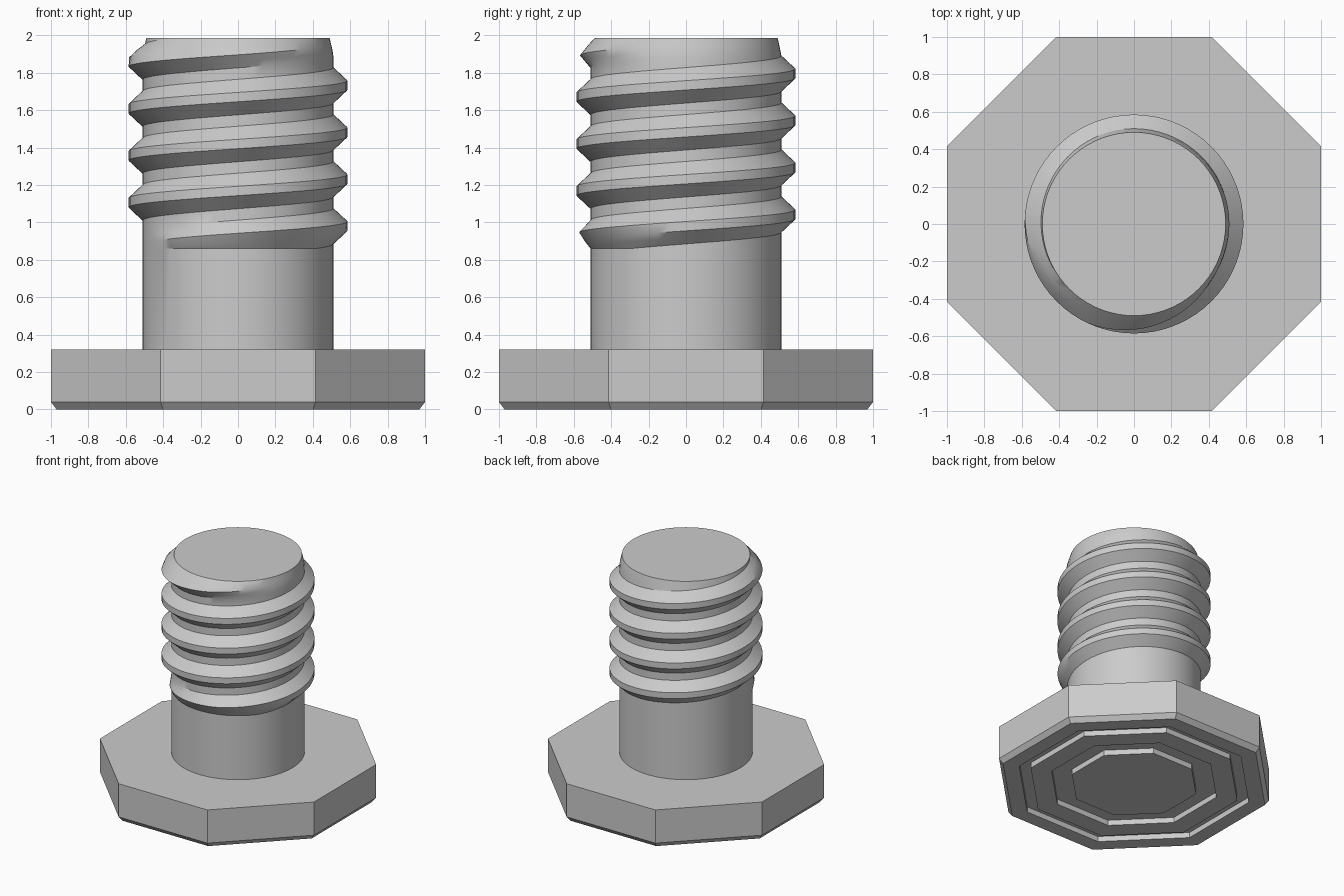
import bpy, bmesh
from math import sin, cos, pi

if "Cube" in bpy.data.objects:
    bpy.data.objects.remove(bpy.data.objects["Cube"])

steel = bpy.data.materials.new("grey_steel")
steel.use_nodes = True
grey = (0.6, 0.6, 0.6, 1)
steel.diffuse_color = grey
steel.node_tree.nodes["Principled BSDF"].inputs["Base Color"].default_value = grey


def finish(name, bm, smooth):
    """Turn a bmesh into a named steel object."""
    bmesh.ops.remove_doubles(bm, verts=bm.verts, dist=0.0005)
    bmesh.ops.recalc_face_normals(bm, faces=bm.faces)
    mesh = bpy.data.meshes.new(name)
    bm.to_mesh(mesh)
    bm.free()
    mesh.materials.append(steel)
    obj = bpy.data.objects.new(name, mesh)
    bpy.context.collection.objects.link(obj)
    if smooth:
        bpy.ops.object.select_all(action='DESELECT')
        obj.select_set(True)
        bpy.context.view_layer.objects.active = obj
        bpy.ops.object.shade_smooth_by_angle(angle=pi / 6)
    return obj


# Octagonal head: (apothem, height) profile, with two stepped grooves underneath
GROOVE = 0.045
head_profile = [(1.0, 0.32), (1.0, 0.04), (0.97, 0)]
for outer, inner in ((0.85, 0.765), (0.61, 0.46)):
    head_profile += [(outer, 0), (outer, GROOVE), (inner, GROOVE), (inner, 0)]

bm = bmesh.new()
rings = []
for apothem, z in head_profile:
    radius = apothem / cos(pi / 8)
    angles = [(k + 0.5) * pi / 4 for k in range(8)]
    rings.append([bm.verts.new((radius * cos(a), radius * sin(a), z)) for a in angles])
for upper, lower in zip(rings, rings[1:]):
    for k in range(8):
        n = (k + 1) % 8
        bm.faces.new((upper[k], upper[n], lower[n], lower[k]))
bm.faces.new(rings[0])
bm.faces.new(rings[-1])
finish("octagonal_head", bm, False)

# Threaded shank: rows of vertices follow the helix and are clipped at both ends
ROOT, CREST, PITCH = 0.51, 0.585, 0.251
START, TOP, FIRST_CREST = 0.86, 1.985, 0.98
FLAT, FLANK = 0.025, 0.07
SEGMENTS = 72


def clamp(v):
    return max(0, min(1, v))


def shank_radius(turn, z):
    root = ROOT - 0.02 * clamp((z - 1.9) / 0.085)
    base = FIRST_CREST + PITCH * turn
    crest_z = base + PITCH * round((z - base) / PITCH)
    # thread fades in above the plain shank and out below the tip
    fade = clamp((crest_z - 0.87) / 0.06) * clamp((1.965 - crest_z) / 0.06)
    ridge = clamp((FLAT + FLANK - abs(z - crest_z)) / FLANK)
    radius = root + (CREST - ROOT) * ridge * fade
    return max(root, min(radius, ROOT + 0.8 * (z - START), 0.49 + 0.9 * (TOP - z)))


offsets = []
for n in range(-2, 6):
    for d in (-FLAT - FLANK, -FLAT - FLANK / 2, -FLAT, FLAT, FLAT + FLANK / 2, FLAT + FLANK):
        offsets.append(FIRST_CREST + n * PITCH + d)

bm = bmesh.new()
columns = []
for i in range(SEGMENTS + 1):
    turn = i / SEGMENTS
    a = 2 * pi * turn
    heights = [max(START, min(TOP, o + PITCH * turn)) for o in offsets]
    column = [(ROOT, 0.3)] + [(shank_radius(turn, z), z) for z in heights]
    columns.append([bm.verts.new((r * cos(a), r * sin(a), z)) for r, z in column])
for left, right in zip(columns, columns[1:]):
    for j in range(len(left) - 1):
        bm.faces.new((left[j], right[j], right[j + 1], left[j + 1]))
# flat tip and hidden base
bm.faces.new([c[-1] for c in columns[:-1]])
bm.faces.new([c[0] for c in columns[:-1]])
finish("threaded_shank", bm, True)
